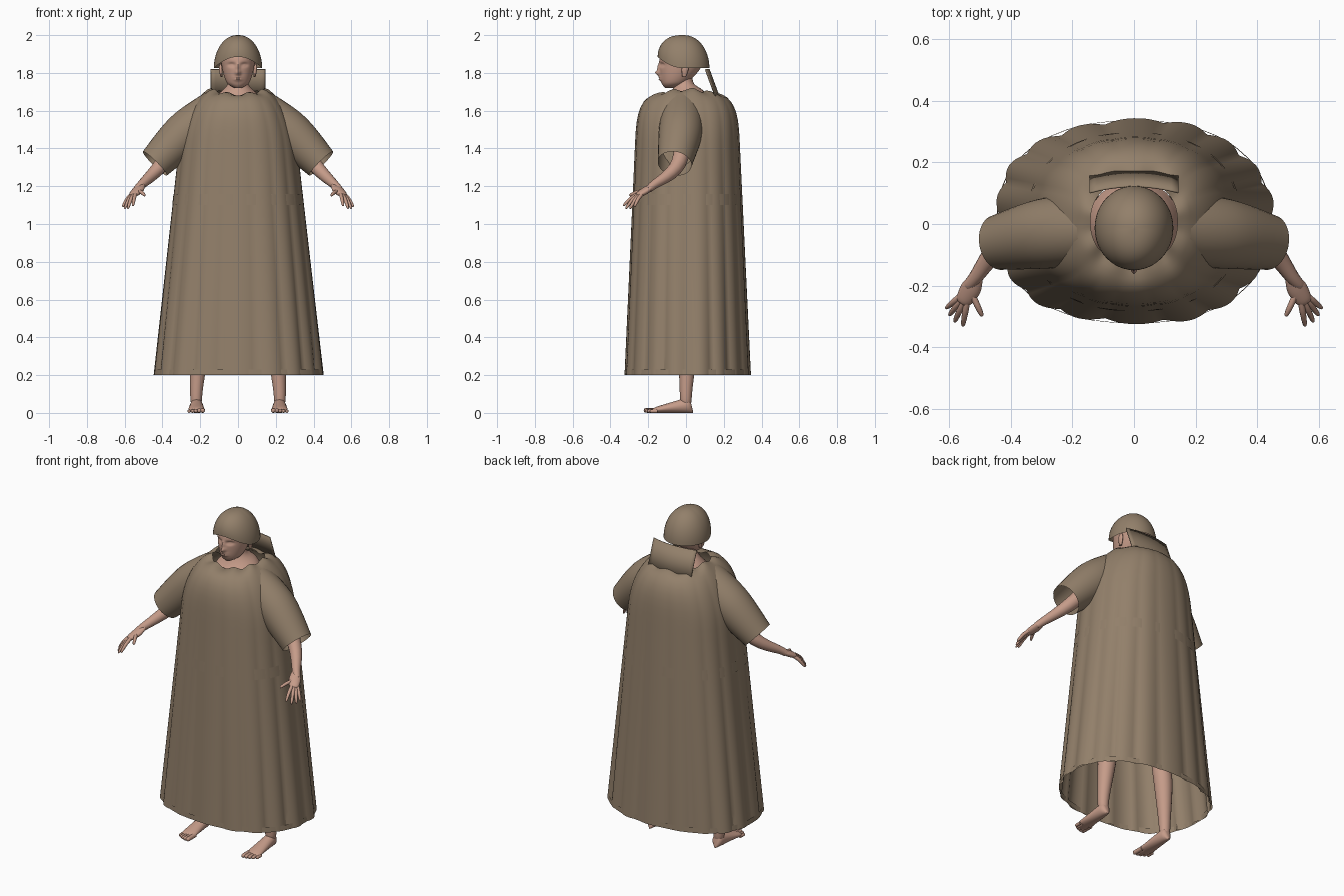
import bpy, bmesh
from math import sin, cos, pi, exp, sqrt, copysign, radians
from mathutils import Vector

cube = bpy.data.objects.get("Cube")
if cube:
    bpy.data.objects.remove(cube, do_unlink=True)


def material(name, color):
    mat = bpy.data.materials.new(name)
    mat.use_nodes = True
    mat.diffuse_color = color
    mat.node_tree.nodes["Principled BSDF"].inputs["Base Color"].default_value = color
    return mat


CLOTH = material("tan cloth", (.29, .215, .145, 1))
SKIN = material("skin", (.56, .33, .25, 1))
made = []


def surface(name, around, along, point, mat, wrap=True, cap=False):
    """Grid surface from point(u, v) with u and v from zero to one; u may wrap."""
    bm = bmesh.new()
    columns = around if wrap else around + 1
    rows = [[bm.verts.new(point(i / around, j / along)) for i in range(columns)]
            for j in range(along + 1)]
    for lower, upper in zip(rows, rows[1:]):
        for i in range(around):
            k = (i + 1) % columns
            bm.faces.new((lower[i], lower[k], upper[k], upper[i]))
    if cap:
        bm.faces.new(rows[0])
        bm.faces.new(rows[-1])
    bmesh.ops.recalc_face_normals(bm, faces=bm.faces)
    mesh = bpy.data.meshes.new(name)
    bm.to_mesh(mesh)
    bm.free()
    mesh.materials.append(mat)
    ob = bpy.data.objects.new(name, mesh)
    bpy.context.collection.objects.link(ob)
    made.append(ob)
    return ob


def spline(points, t):
    """Smooth curve through rows of numbers, t from zero to one."""
    last = len(points) - 1
    x = min(max(t, 0), 1) * last
    i = min(int(x), last - 1)
    x -= i
    near = [points[min(max(i + k, 0), last)] for k in (-1, 0, 1, 2)]
    return [b + x / 2 * (c - a + x * (2 * a - 5 * b + 4 * c - d + x * (3 * (b - c) + d - a)))
            for a, b, c, d in zip(*near)]


def tube(name, points, mat, side=1, flat=1, around=16, closed=True):
    """Tapered tube through rows of x, y, z, radius; flat scales its upright radius."""
    def point(u, v):
        *centre, radius = spline(points, v)
        if closed:
            radius *= sqrt(1.001 - v ** 12)
        ahead, behind = (Vector(spline(points, v + d)[:3]) for d in (.01, -.01))
        along = (ahead - behind).normalized()
        across = along.cross(Vector((0, 0, 1)))
        across = across.normalized() if across.length > .3 else Vector((1, 0, 0))
        up = across.cross(along).normalized()
        a = 2 * pi * u
        p = Vector(centre) + radius * (across * cos(a) + up * flat * sin(a))
        return p.x * side, p.y, p.z
    return surface(name, around, 18, point, mat, cap=closed)


# Robe: tapers to the shoulders, then rounds in to the neck hole
HEM, SHOULDER, NECK = .2, 1.4, 1.7


def robe_point(u, z, folded=1):
    a = 2 * pi * u
    c, s = cos(a), sin(a)
    t = max(0, (z - SHOULDER) / (NECK - SHOULDER))
    width = (.447 - .11 * (z - HEM)) * (1 + sqrt(max(0, 1 - t ** 2))) / 2
    depth = (.33 - .044 * (z - HEM)) * (1 + sqrt(max(0, 1 - t ** 4))) / 2
    ripple = abs(sin(9 * a)) - .65 + .3 * sin(5 * a + 1)
    fold = 1 + folded * .045 * (1 - z / 2) * (1 - t ** 8) * ripple
    squareness = .87
    x = copysign(abs(c) ** squareness, c) * width * fold
    y = copysign(abs(s) ** squareness, s) * depth * fold
    return x, y + .007, z + t ** 20 * (.025 * c * c - .012 + .008 * sin(9 * a))


surface("robe", 144, 24,
        lambda u, v: robe_point(u, HEM + (NECK - HEM) * sin(v * pi / 2)), CLOTH)
# Belt and hem run straight through the folds and show in the valleys
surface("belt", 96, 1, lambda u, v: robe_point(u, 1.1 + .06 * v, 0), CLOTH)
surface("hem", 96, 1, lambda u, v: robe_point(u, HEM + .03 * v, .1), CLOTH)


# Stand-up panel behind the neck
def panel_point(u, v):
    across = 2 * u - 1
    return .145 * across, .16 - .055 * v + .02 * (1 - across ** 2), 1.67 + .15 * v


panel = surface("neck_panel", 12, 2, panel_point, CLOTH, wrap=False)
panel.modifiers.new("thickness", "SOLIDIFY").thickness = .006


# Close-fitting cap with a rim raised at the forehead
def cap_point(u, v):
    a, rise = 2 * pi * u, v * pi / 2
    front = max(0, -sin(a))
    rim = 1.825 + .06 * front ** 2
    r = max(cos(rise), .0001) ** (.95 - .2 * front)
    return .128 * cos(a) * r, .137 * sin(a) * r - .013, rim + (2 - rim) * sin(rise)


surface("head_cap", 48, 14, cap_point, CLOTH)

# Head: rows of height, front y, back y, half width
HEAD = [(1.72, -.11, -.05, .02), (1.75, -.13, .01, .06), (1.83, -.14, .08, .085),
        (1.9, -.13, .09, .085), (1.96, -.05, 0, .02)]
# Face relief: sideways position, height, width, tallness, push forward
NOSE = (0, 1.8, .013, .014, .024)
BRIDGE = (0, 1.83, .01, .02, .012)
LIPS = (0, 1.77, .022, .013, .012)
MOUTH = (0, 1.772, .02, .003, -.006)
EYES = (.034, 1.843, .018, .01, -.013)
EYELIDS = (.034, 1.841, .01, .005, .006)


def head_point(u, v):
    z, front, back, half = spline(HEAD, v)
    a = 2 * pi * u
    x = half * cos(a)
    y = (front + back) / 2 + (back - front) / 2 * sin(a)
    if sin(a) < 0:
        for cx, cz, wide, tall, push in (NOSE, BRIDGE, LIPS, MOUTH, EYES, EYELIDS):
            y -= push * exp(-((abs(x) - cx) / wide) ** 2 - ((z - cz) / tall) ** 2)
    return x, y, z


surface("head", 96, 64, head_point, SKIN, cap=True)
tube("neck", [(0, 0, 1.6, .15), (0, 0, 1.67, .12), (0, -.01, 1.74, .055), (0, -.01, 1.82, .05)],
     SKIN, flat=.95, around=24)


# Foot: a wedge that widens and flattens towards the toes
def foot_point(u, v, side):
    a = 2 * pi * u
    rounding = sqrt(1.01 - (2 * v - 1) ** 8)
    width = (.03 + .017 * v) * rounding
    height = (.045 - .034 * v) * rounding
    return side * (.22 + width * cos(a)), .037 - .23 * v, height * (1 + sin(a))


# Digits: heading in degrees, reach and drop from the palm
HAND = Vector((.535, -.21, 1.18))
DIGITS = {"thumb": (-115, .1, .03), "index_finger": (-80, .125, .085),
          "middle_finger": (-66, .12, .1), "ring_finger": (-53, .11, .1),
          "little_finger": (-40, .1, .09)}

for label, side in (("left", 1), ("right", -1)):
    # Sleeve and arm
    tube(label + "_sleeve", [(.12, -.02, 1.6, .11), (.28, -.03, 1.48, .115), (.44, -.06, 1.32, .09)],
         CLOTH, side, around=32, closed=False)
    tube(label + "_arm", [(.2, 0, 1.58, .05), (.4, -.04, 1.32, .04), (.52, -.18, 1.2, .022),
                          (.54, -.2, 1.18, .02)], SKIN, side)
    tube(label + "_palm", [(.51, -.17, 1.21, .02), (.53, -.21, 1.18, .033), (.56, -.26, 1.15, .026)],
         SKIN, side, flat=.55)
    for digit, (heading, reach, drop) in DIGITS.items():
        angle = radians(heading)
        tip = Vector((reach * cos(angle), reach * sin(angle), -drop))
        knuckle = HAND + tip * .6 + Vector((0, 0, drop * .15))
        tube(f"{label}_{digit}", [(*HAND, .01), (*knuckle, .01), (*(HAND + tip), .007)],
             SKIN, side, around=10)

    # Leg, foot and toes
    tube(label + "_leg", [(.13, .01, 1, .085), (.18, 0, .54, .05), (.2, .01, .38, .053),
                          (.22, 0, .12, .034), (.22, 0, .03, .034)], SKIN, side, around=20)
    surface(label + "_foot", 20, 16, lambda u, v: foot_point(u, v, side), SKIN, cap=True)
    for k, toe in enumerate(("big", "second", "middle", "fourth", "little")):
        x, r = .187 + .018 * k, .013 - .001 * k
        tube(f"{label}_{toe}_toe", [(x, -.15, r, r), (x, .002 * k * k - .224, r, r)],
             SKIN, side, around=10)

    # Ear
    tube(label + "_ear", [(.088, -.01, 1.78, .005), (.092, -.005, 1.82, .009), (.092, 0, 1.85, .005)],
         SKIN, side, flat=2)

# Smooth shading with sharp edges kept
for ob in bpy.context.selected_objects:
    ob.select_set(False)
for ob in made:
    ob.select_set(True)
bpy.context.view_layer.objects.active = made[0]
bpy.ops.object.shade_smooth_by_angle(angle=radians(45))
